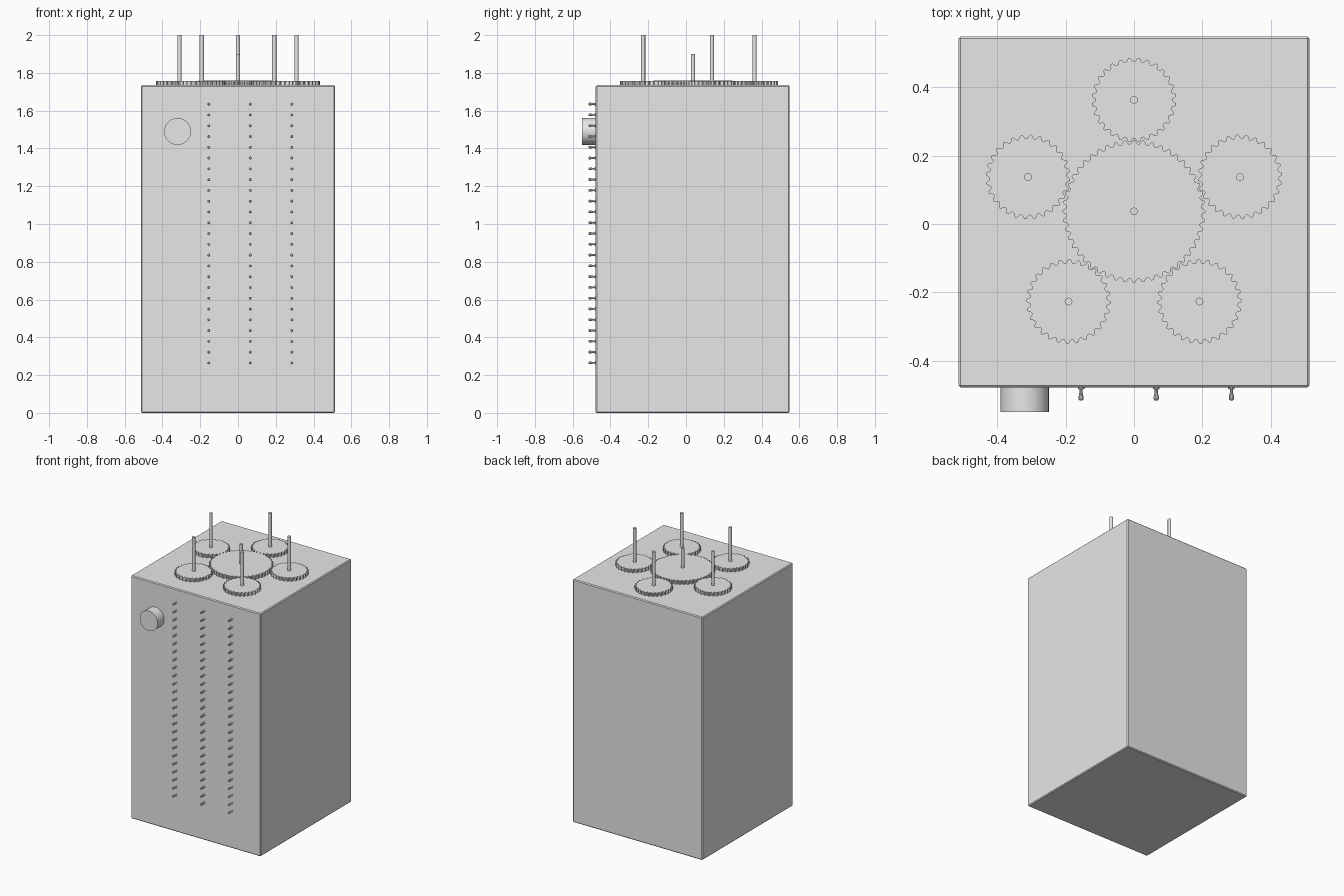
import bpy, bmesh, math
from mathutils import Matrix, Vector

if "Cube" in bpy.data.objects:
    bpy.data.objects.remove(bpy.data.objects["Cube"])

grey = bpy.data.materials.new("light_grey")
grey.diffuse_color = (0.8, 0.8, 0.8, 1)
grey.use_nodes = True
grey.node_tree.nodes["Principled BSDF"].inputs["Base Color"].default_value = grey.diffuse_color

TOP, FRONT = 1.735, -0.478


def finish(name, bm, smooth=False):
    bmesh.ops.recalc_face_normals(bm, faces=bm.faces)
    me = bpy.data.meshes.new(name)
    bm.to_mesh(me)
    bm.free()
    me.materials.append(grey)
    ob = bpy.data.objects.new(name, me)
    bpy.context.collection.objects.link(ob)
    if smooth:
        bpy.ops.object.select_all(action='DESELECT')
        ob.select_set(True)
        bpy.context.view_layer.objects.active = ob
        bpy.ops.object.shade_smooth_by_angle(angle=math.radians(35))
    return ob


def lathe(bm, profile, sides, matrix):
    """Closed solid of revolution about local z from (radius, height) pairs."""
    rings = []
    for r, h in profile:
        rings.append([bm.verts.new(matrix @ Vector((
            r * math.cos(2 * math.pi * i / sides),
            r * math.sin(2 * math.pi * i / sides), h))) for i in range(sides)])
    for a, b in zip(rings, rings[1:]):
        for i in range(sides):
            j = (i + 1) % sides
            bm.faces.new((a[i], a[j], b[j], b[i]))
    bm.faces.new(rings[0][::-1])
    bm.faces.new(rings[-1])


def gear(name, x, y, radius, teeth, phase, z1):
    """Flat disc with rounded teeth round the rim."""
    bm = bmesh.new()
    n = teeth * 8
    z0 = TOP - 0.003
    rim = []
    for i in range(n):
        t = 2 * math.pi * i / n
        wave = max(-1, min(1, 1.3 * math.cos(teeth * t + phase)))
        r = radius + 0.0058 * wave
        rim.append((x + r * math.cos(t), y + r * math.sin(t)))
    low = [bm.verts.new((px, py, z0)) for px, py in rim]
    high = [bm.verts.new((px, py, z1)) for px, py in rim]
    c_low, c_high = bm.verts.new((x, y, z0)), bm.verts.new((x, y, z1))
    for i in range(n):
        j = (i + 1) % n
        bm.faces.new((low[i], low[j], high[j], high[i]))
        bm.faces.new((high[i], high[j], c_high))
        bm.faces.new((low[j], low[i], c_low))
    finish(name, bm, True)


def rod(name, x, y, z1):
    bm = bmesh.new()
    lathe(bm, [(0.0112, TOP), (0.0112, z1)], 16, Matrix.Translation((x, y, 0)))
    finish(name, bm, True)


# cabinet with fine chamfered edges
bm = bmesh.new()
bmesh.ops.create_cube(bm, size=1, matrix=Matrix.Translation((0, 0.035, TOP / 2))
                      @ Matrix.Diagonal((1.026, 1.026, TOP, 1)))
bmesh.ops.bevel(bm, geom=bm.edges[:], offset=0.006, segments=1, affect='EDGES')
finish("cabinet", bm)

# central gear and its short shaft
CY, BIG, SMALL = 0.037, 48, 28
gear("central_gear", 0, CY, 0.203, BIG, 0, 1.761)
rod("central_shaft", 0, CY, 1.9)

# five outer gears meshing with it, with tall shafts
for k in range(5):
    a = math.radians(90 + 72 * k)
    x, y = 0.326 * math.cos(a), CY + 0.326 * math.sin(a)
    phase = -SMALL * (a + math.pi) + math.pi - BIG * a
    gear(f"outer_gear_{k + 1}", x, y, 0.118, SMALL, phase, 1.758)
    rod(f"outer_shaft_{k + 1}", x, y, 2.0)

# knob on the front
to_front = Matrix.Rotation(math.pi / 2, 4, 'X')
bm = bmesh.new()
lathe(bm, [(0.071, -0.003), (0.071, 0.072)], 40,
      Matrix.Translation((-0.32, FRONT, 1.49)) @ to_front)
finish("knob", bm, True)

# three columns of toggle switches: collar, thin neck, swollen tip
switch = [(0.0095, -0.002), (0.0095, 0.004), (0.0045, 0.006), (0.0045, 0.014),
          (0.0075, 0.027), (0.0075, 0.034), (0.0045, 0.038)]
for c, x in enumerate((-0.155, 0.065, 0.285)):
    bm = bmesh.new()
    for row in range(25):
        z = 0.265 + row * 1.37 / 24
        lathe(bm, switch, 10, Matrix.Translation((x, FRONT, z)) @ to_front)
    finish(f"switch_column_{c + 1}", bm, True)
